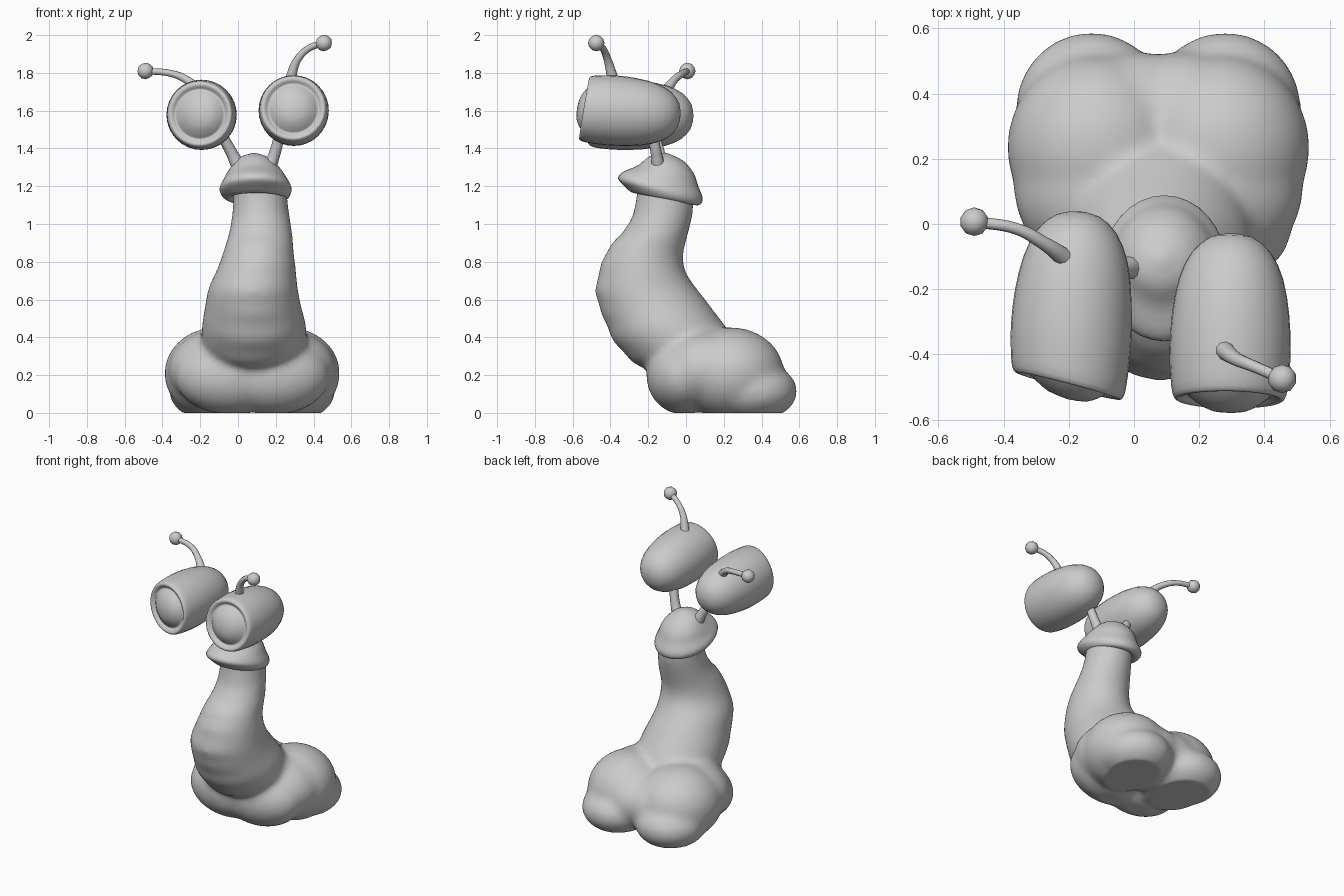
import bpy, bmesh, math
from mathutils import Vector, Matrix

if "Cube" in bpy.data.objects:
    bpy.data.objects.remove(bpy.data.objects["Cube"])


def add_object(name, bm):
    bmesh.ops.recalc_face_normals(bm, faces=bm.faces)
    for f in bm.faces:
        f.smooth = True
    me = bpy.data.meshes.new(name)
    bm.to_mesh(me)
    bm.free()
    ob = bpy.data.objects.new(name, me)
    bpy.context.collection.objects.link(ob)
    return ob


def skin(name, rings):
    """Bridge a list of equal-sized point rings and cap both ends."""
    bm = bmesh.new()
    loops = [[bm.verts.new(p) for p in r] for r in rings]
    n = len(loops[0])
    for a, b in zip(loops, loops[1:]):
        for i in range(n):
            j = (i + 1) % n
            bm.faces.new((a[i], a[j], b[j], b[i]))
    bm.faces.new(loops[0])
    bm.faces.new(loops[-1])
    return add_object(name, bm)


def spline(rows, steps):
    """Catmull-Rom interpolation through rows of numbers."""
    out = []
    for k in range(len(rows) - 1):
        p = [rows[max(0, min(len(rows) - 1, k + d))] for d in (-1, 0, 1, 2)]
        for s in range(steps):
            t = s / steps
            out.append([0.5 * (2 * b + (c - a) * t + (2 * a - 5 * b + 4 * c - d) * t * t
                               + (3 * b - a - 3 * c + d) * t ** 3) for a, b, c, d in zip(*p)])
    return out + [list(rows[-1])]


def loft(name, rows, steps=4, bump=0.0, n=32):
    """Rows: front y, front z, back y, back z, centre x, half width."""
    rings = []
    for k, (fy, fz, by, bz, cx, hw) in enumerate(spline(rows, steps)):
        c, h = Vector((cx, (fy + by) / 2, (fz + bz) / 2)), Vector((0, (fy - by) / 2, (fz - bz) / 2))
        ring = []
        for i in range(n):
            a = 2 * math.pi * i / n
            s = 1 + bump * math.cos(math.pi * k / steps * 2) * max(0, math.cos(a))
            ring.append(c + h * math.cos(a) * s + Vector((hw * math.sin(a), 0, 0)))
        rings.append(ring)
    return skin(name, rings)


def tube(name, pts, radii):
    cu = bpy.data.curves.new(name, 'CURVE')
    cu.dimensions = '3D'
    cu.bevel_depth = 1.0
    cu.bevel_resolution = 3
    cu.use_fill_caps = True
    sp = cu.splines.new('BEZIER')
    sp.bezier_points.add(len(pts) - 1)
    for b, p, r in zip(sp.bezier_points, pts, radii):
        b.co, b.radius = p, r
        b.handle_left_type = b.handle_right_type = 'AUTO'
    ob = bpy.data.objects.new(name, cu)
    bpy.context.collection.objects.link(ob)


def ball(name, loc, r):
    bm = bmesh.new()
    bmesh.ops.create_icosphere(bm, subdivisions=2, radius=r, matrix=Matrix.Translation(loc))
    add_object(name, bm)


# Curved body with soft belly folds
body = loft("body", [(-0.14, 0.21, 0.26, 0.36, 0.08, 0.20),
                     (-0.275, 0.27, 0.22, 0.45, 0.085, 0.27),
                     (-0.385, 0.39, 0.16, 0.53, 0.085, 0.277),
                     (-0.445, 0.53, 0.10, 0.61, 0.08, 0.255),
                     (-0.48, 0.65, 0.045, 0.68, 0.08, 0.237),
                     (-0.448, 0.80, -0.005, 0.76, 0.10, 0.205),
                     (-0.395, 0.90, -0.015, 0.84, 0.11, 0.185),
                     (-0.315, 0.99, 0.005, 0.93, 0.12, 0.168),
                     (-0.27, 1.10, 0.035, 1.05, 0.12, 0.15),
                     (-0.26, 1.25, 0.045, 1.18, 0.115, 0.14)], bump=0.018)

# Two-lobed base: ellipsoids blended into the body, flattened on the ground
bm = bmesh.new()
bm.from_mesh(body.data)
for x, y, z, rx, ry, rz in [(0.205, 0.35, 0.12, 0.235, 0.24, 0.16),
                            (0.19, 0.235, 0.215, 0.275, 0.285, 0.245),
                            (0.16, 0.11, 0.235, 0.285, 0.26, 0.215),
                            (0.11, -0.01, 0.20, 0.30, 0.20, 0.205),
                            (0.07, 0.28, 0.20, 0.24, 0.25, 0.195)]:
    for side in (1, -1):
        m = Matrix.Translation((0.075 + side * x, y, z)) @ Matrix.Diagonal((rx, ry, rz, 1))
        bmesh.ops.create_icosphere(bm, subdivisions=4, radius=1, matrix=m)
for f in bm.faces:
    f.smooth = True
bm.to_mesh(body.data)
bm.free()
bpy.context.view_layer.objects.active = body
rem = body.modifiers.new("blend", 'REMESH')
rem.mode = 'VOXEL'
rem.voxel_size = 0.016
rem.use_smooth_shade = True
smo = body.modifiers.new("soften", 'SMOOTH')
smo.factor = 0.5
smo.iterations = 25
for mod in ("blend", "soften"):
    bpy.ops.object.modifier_apply(modifier=mod)
for v in body.data.vertices:
    v.co.z = max(v.co.z - 0.006, 0.0)

# Head cap with overhanging rim
loft("head", [(-0.24, 1.20, 0.02, 1.13, 0.11, 0.12),
              (-0.28, 1.165, 0.045, 1.10, 0.10, 0.15),
              (-0.325, 1.20, 0.078, 1.105, 0.095, 0.18),
              (-0.36, 1.24, 0.088, 1.14, 0.093, 0.191),
              (-0.335, 1.275, 0.065, 1.20, 0.093, 0.168),
              (-0.255, 1.31, 0.04, 1.27, 0.09, 0.137),
              (-0.19, 1.36, -0.015, 1.335, 0.085, 0.085),
              (-0.115, 1.376, -0.095, 1.374, 0.085, 0.01)], steps=3)

# Eyes: turned shell with a rim and a bulging front
profile = [(0.002, 0), (0.06, 0.008), (0.10, 0.03), (0.122, 0.048), (0.133, 0.055),
           (0.147, 0.043), (0.163, 0.038), (0.175, 0.055), (0.182, 0.11), (0.186, 0.19),
           (0.180, 0.30), (0.160, 0.41), (0.122, 0.49), (0.065, 0.538), (0.002, 0.55)]
for side, front, back, stretch in [("right", (0.292, -0.577, 1.615), (0.015, 1, -0.075), 1.0),
                                   ("left", (-0.205, -0.537, 1.582), (0.06, 1, -0.02), 1.05)]:
    axis = Vector(back).normalized()
    u = axis.cross(Vector((0, 0, 1))).normalized()
    w = u.cross(axis)
    # the rims slant: the outer edge of the left eye and the top of the right sit further back
    slant = Vector((-0.22, 0, 0.03)) if side == "left" else Vector((0.0, 0, 0.10))
    rings = []
    for r, t in spline(profile, 2):
        ring = []
        for i in range(32):
            a = 2 * math.pi * i / 32
            off = (u * math.cos(a) + w * math.sin(a)) * r
            lean = off.dot(slant) * max(0, 1 - t / 0.4)
            ring.append(Vector(front) + axis * (t * stretch + lean) + off)
        rings.append(ring)
    skin(side + "_eye", rings)

# Eye stalks
tube("right_stalk", [(0.16, -0.145, 1.29), (0.19, -0.155, 1.36), (0.225, -0.18, 1.49)], [0.04, 0.031, 0.027])
tube("left_stalk", [(0.01, -0.13, 1.29), (-0.03, -0.14, 1.37), (-0.09, -0.17, 1.48)], [0.04, 0.031, 0.027])

# Antennae with ball tips
for side, pts in [("right", [(0.275, -0.385, 1.76), (0.315, -0.415, 1.87), (0.375, -0.44, 1.93), (0.455, -0.475, 1.958)]),
                  ("left", [(-0.205, -0.11, 1.70), (-0.275, -0.06, 1.765), (-0.36, -0.015, 1.798), (-0.49, 0.007, 1.81)])]:
    tube(side + "_antenna", pts, [0.03, 0.021, 0.018, 0.017])
    ball(side + "_antenna_tip", pts[-1], 0.044)
